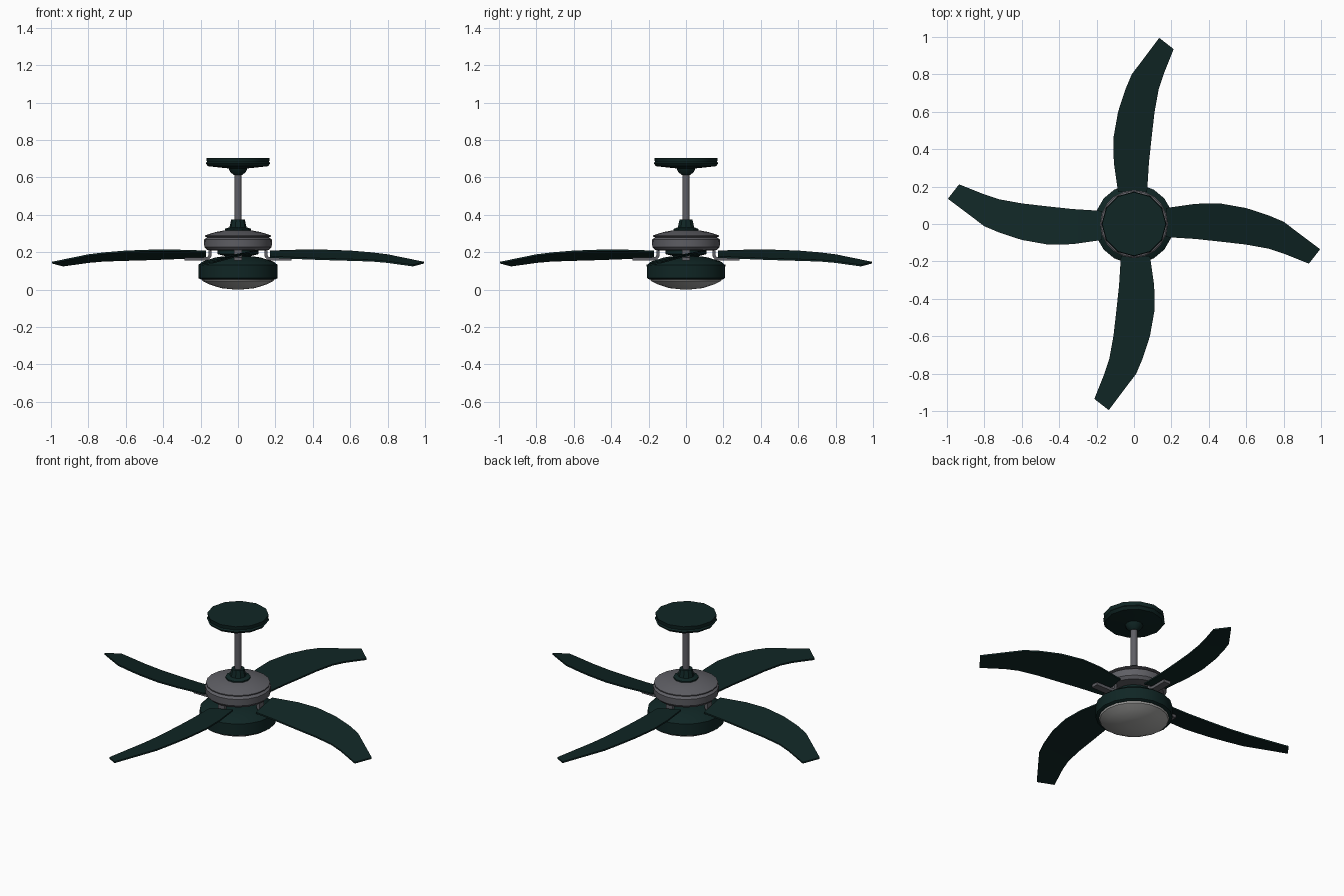
import bpy, bmesh, math
from mathutils import Matrix, Vector

cube = bpy.data.objects.get("Cube")
if cube:
    bpy.data.objects.remove(cube)


def material(name, rgb):
    m = bpy.data.materials.new(name)
    m.use_nodes = True
    m.diffuse_color = (*rgb, 1)
    m.node_tree.nodes["Principled BSDF"].inputs["Base Color"].default_value = (*rgb, 1)
    return m


GREEN = material("dark green", (0.005, 0.019, 0.018))
GREY = material("metal grey", (0.115, 0.115, 0.13))
GLASS = material("frosted glass", (0.4, 0.4, 0.39))


def finish(name, bm, mat, angle=32):
    bmesh.ops.recalc_face_normals(bm, faces=bm.faces)
    mesh = bpy.data.meshes.new(name)
    bm.to_mesh(mesh)
    bm.free()
    mesh.materials.append(mat)
    obj = bpy.data.objects.new(name, mesh)
    bpy.context.collection.objects.link(obj)
    bpy.ops.object.select_all(action="DESELECT")
    obj.select_set(True)
    bpy.context.view_layer.objects.active = obj
    bpy.ops.object.shade_smooth_by_angle(angle=math.radians(angle))
    return obj


def lathe(name, profile, mat, sides=16):
    """Closed turned part from (radius, height) points."""
    bm = bmesh.new()
    rings = []
    for r, z in profile:
        rings.append([bm.verts.new((r * math.cos(a), r * math.sin(a), z))
                      for a in (math.tau * i / sides for i in range(sides))])
    for low, high in zip(rings, rings[1:]):
        for i in range(sides):
            j = (i + 1) % sides
            bm.faces.new((low[i], low[j], high[j], high[i]))
    bm.faces.new(rings[0])
    bm.faces.new(rings[-1])
    return finish(name, bm, mat)


# Ceiling mount and rod
lathe("canopy", [(0.022, 0.612), (0.042, 0.63), (0.05, 0.648), (0.16, 0.66),
                 (0.173, 0.675), (0.166, 0.683), (0.17, 0.705)], GREEN, 12)
lathe("down_rod", [(0.02, 0.36), (0.02, 0.64)], GREY, 12)
lathe("rod_coupling", [(0.07, 0.31), (0.07, 0.325), (0.046, 0.333),
                       (0.036, 0.375)], GREEN, 10)

# Motor
lathe("motor_housing", [(0.13, 0.208), (0.165, 0.212), (0.18, 0.228), (0.182, 0.268),
                        (0.165, 0.28), (0.177, 0.284), (0.177, 0.29),
                        (0.12, 0.308), (0.07, 0.317)], GREY, 20)
lathe("motor_neck", [(0.07, 0.14), (0.07, 0.18), (0.11, 0.19), (0.11, 0.21)], GREEN)

# Light kit
lathe("light_housing", [(0.2, 0.055), (0.212, 0.062), (0.212, 0.132), (0.19, 0.15),
                        (0.12, 0.172), (0.08, 0.178)], GREEN, 18)
lathe("light_bowl", [(0.03, 0.002), (0.09, 0.008), (0.15, 0.027), (0.19, 0.046),
                     (0.196, 0.058)], GLASS, 18)

# Blade stations: distance out, trailing y, leading y, trailing z, leading z
STATIONS = [(0.17, -0.07, 0.085, 0.17, 0.2), (0.33, -0.08, 0.108, 0.163, 0.205),
            (0.46, -0.094, 0.11, 0.158, 0.205), (0.6, -0.11, 0.085, 0.154, 0.2),
            (0.72, -0.132, 0.046, 0.15, 0.19), (0.8, -0.158, 0.012, 0.143, 0.18)]
TIP = [(0.935, -0.212, 0.124), (0.995, -0.135, 0.14)]
THICK = 0.009


def blade(name, turn):
    bm = bmesh.new()
    pairs = [((x, ya, za), (x, yb, zb)) for x, ya, yb, za, zb in STATIONS]
    pairs.append(tuple(TIP))
    verts = [[bm.verts.new(p) for p in pair] for pair in pairs]
    for (a, b), (c, d) in zip(verts, verts[1:]):
        bm.faces.new((a, c, d, b))
    slab = bmesh.ops.extrude_face_region(bm, geom=bm.faces[:])
    moved = [v for v in slab["geom"] if isinstance(v, bmesh.types.BMVert)]
    bmesh.ops.translate(bm, verts=moved, vec=(0, 0, THICK))
    bmesh.ops.transform(bm, matrix=turn, verts=bm.verts)
    finish(name, bm, GREEN)


def bracket(name, turn):
    """Bent strip hanging from the motor and reaching under the blade."""
    path = [(0.15, 0.22), (0.15, 0.18), (0.16, 0.167), (0.185, 0.164), (0.285, 0.164)]
    bm = bmesh.new()
    sections = []
    for i, (x, z) in enumerate(path):
        before, after = path[max(i - 1, 0)], path[min(i + 1, len(path) - 1)]
        d = Vector((after[0] - before[0], after[1] - before[1])).normalized() * 0.009
        half = 0.022
        sections.append([bm.verts.new((x + s * d.y, w, z - s * d.x))
                         for s, w in ((1, half), (1, -half), (-1, -half), (-1, half))])
    for a, b in zip(sections, sections[1:]):
        for i in range(4):
            j = (i + 1) % 4
            bm.faces.new((a[i], a[j], b[j], b[i]))
    bm.faces.new(sections[0])
    bm.faces.new(sections[-1])
    bmesh.ops.transform(bm, matrix=turn, verts=bm.verts)
    finish(name, bm, GREY)


# Four blades and their brackets
for i, side in enumerate(("left", "back", "right", "front")):
    turn = Matrix.Rotation(i * math.pi / 2, 4, "Z")
    blade(side + "_blade", turn)
    bracket(side + "_bracket", turn)
